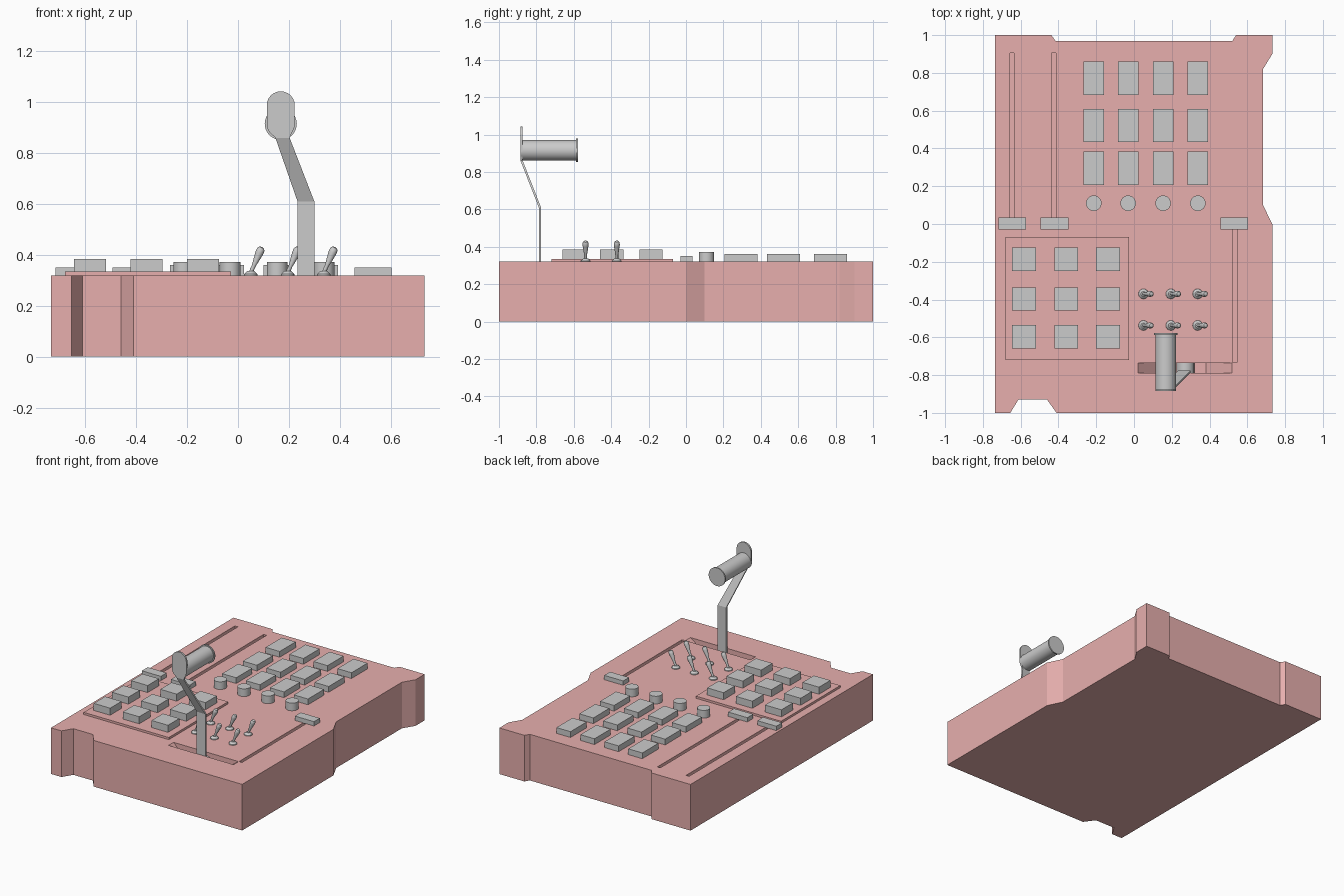
import bpy, bmesh, math
from mathutils import Vector, Matrix

if "Cube" in bpy.data.objects:
    bpy.data.objects.remove(bpy.data.objects["Cube"])

pink = bpy.data.materials.new("pink_casing")
pink.diffuse_color = (0.8, 0.43, 0.42, 1)
pink.use_nodes = True
pink.node_tree.nodes["Principled BSDF"].inputs["Base Color"].default_value = pink.diffuse_color
TOP = 0.32


def finish(name, bm, mat=None, smooth=False):
    bmesh.ops.recalc_face_normals(bm, faces=bm.faces)
    me = bpy.data.meshes.new(name)
    bm.to_mesh(me)
    bm.free()
    ob = bpy.data.objects.new(name, me)
    bpy.context.collection.objects.link(ob)
    if mat:
        me.materials.append(mat)
    if smooth:
        bpy.ops.object.select_all(action='DESELECT')
        ob.select_set(True)
        bpy.context.view_layer.objects.active = ob
        bpy.ops.object.shade_smooth_by_angle(angle=math.radians(35))
    return ob


def prism(name, pts, vec, mat=None):
    bm = bmesh.new()
    f = bm.faces.new([bm.verts.new(p) for p in pts])
    r = bmesh.ops.extrude_face_region(bm, geom=[f], use_keep_orig=True)
    bmesh.ops.translate(bm, vec=vec, verts=[v for v in r['geom'] if isinstance(v, bmesh.types.BMVert)])
    return finish(name, bm, mat)


def box(name, x0, x1, y0, y1, z0, z1, mat=None):
    return prism(name, [(x0, y0, z0), (x1, y0, z0), (x1, y1, z0), (x0, y1, z0)], (0, 0, z1 - z0), mat)


def lathe(name, profile, origin, axis=(0, 0, 1), seg=24):
    # profile: (radius, height) pairs spun round the axis
    bm = bmesh.new()
    rot = Vector((0, 0, 1)).rotation_difference(Vector(axis)).to_matrix().to_4x4()
    rings = []
    for r, h in profile:
        rings.append([bm.verts.new((r * math.cos(2 * math.pi * i / seg),
                                    r * math.sin(2 * math.pi * i / seg), h)) for i in range(seg)])
    for a, b in zip(rings, rings[1:]):
        for i in range(seg):
            j = (i + 1) % seg
            bm.faces.new((a[i], a[j], b[j], b[i]))
    bm.faces.new(rings[0])
    bm.faces.new(rings[-1])
    bm.transform(Matrix.Translation(origin) @ rot)
    return finish(name, bm, smooth=True)


# Casing with notched outline
outline = [(-0.735, -1), (-0.655, -1), (-0.612, -0.93), (-0.46, -0.93), (-0.41, -1), (0.732, -1),
           (0.732, 0), (0.683, 0.1), (0.683, 0.82), (0.732, 0.9), (0.732, 1), (0.54, 1),
           (0.52, 0.968), (-0.415, 0.968), (-0.437, 1), (-0.735, 1)]
casing = prism("casing", [(x, y, 0) for x, y in outline], (0, 0, TOP), pink)

# Slider grooves and the lever slot, cut from the casing
cutters = [box("groove_cutter", x, x + 0.023, y0, y1, TOP - 0.03, TOP + 0.05)
           for x, y0, y1 in [(-0.657, -0.01, 0.905), (-0.437, -0.01, 0.905), (0.521, -0.733, 0.01)]]
slot = [(0.02, 0.4), (0.02, TOP), (0.12, 0.22), (0.38, 0.22), (0.519, TOP), (0.519, 0.4)]
cutters.append(prism("slot_cutter", [(x, -0.79, z) for x, z in slot], (0, 0.055, 0)))
bpy.context.view_layer.objects.active = casing
for c in cutters:
    m = casing.modifiers.new("cut", 'BOOLEAN')
    m.operation, m.solver, m.object = 'DIFFERENCE', 'EXACT', c
    c.hide_render = True
    bpy.ops.object.modifier_apply(modifier=m.name)
    bpy.data.objects.remove(c)

# Raised plate with nine square buttons
box("button_plate", -0.68, -0.027, -0.72, -0.07, TOP - 0.01, 0.335, pink)
for x in (-0.582, -0.359, -0.138):
    for y in (-0.187, -0.397, -0.598):
        box("square_button", x - 0.063, x + 0.063, y - 0.062, y + 0.062, 0.33, 0.384)

# Button bank and round knobs
for x in (-0.213, -0.031, 0.154, 0.338):
    for y in (0.295, 0.522, 0.772):
        box("bank_button", x - 0.054, x + 0.054, y - 0.088, y + 0.088, TOP - 0.005, 0.36)
    lathe("knob", [(0.041, TOP - 0.005), (0.041, 0.373)], (x, 0.11, 0))

# Slider caps
for x in (-0.644, -0.421, 0.531):
    box("slider_cap", x - 0.073, x + 0.073, -0.03, 0.034, TOP - 0.002, 0.35)

# Toggle switches leaning to the right
for x in (0.05, 0.195, 0.337):
    for y in (-0.37, -0.537):
        lathe("toggle_base", [(0.027, TOP - 0.003), (0.026, 0.325), (0.013, 0.337)], (x, y, 0), seg=16)
        lathe("toggle_stick", [(0.008, 0), (0.008, 0.03), (0.016, 0.085), (0.0155, 0.099),
                               (0.011, 0.107), (0.004, 0.11)],
              (x, y, 0.33), (0.4, 0, 0.92), 12)

# Cranked lever arm with a rounded head
bm = bmesh.new()
V = lambda x, y, z: bm.verts.new((x, y, z))
rows = [[V(a, y, z), V(b, y, z)] for a, b, y, z in
        [(0.234, 0.3, -0.775, 0.23), (0.234, 0.3, -0.775, 0.61), (0.147, 0.203, -0.873, 0.86)]]
for a, b in zip(rows, rows[1:]):
    bm.faces.new((a[0], a[1], b[1], b[0]))
arc = [V(0.168 + 0.055 * math.cos(t * math.pi / 12), -0.873, 0.988 + 0.055 * math.sin(t * math.pi / 12))
       for t in range(13)]
bm.faces.new([rows[2][0], rows[2][1], V(0.223, -0.873, 0.91)] + arc + [V(0.113, -0.873, 0.905)])
r = bmesh.ops.extrude_face_region(bm, geom=bm.faces[:], use_keep_orig=True)
bmesh.ops.translate(bm, vec=(0, -0.012, 0), verts=[v for v in r['geom'] if isinstance(v, bmesh.types.BMVert)])
finish("lever_arm", bm)

# Lever pivot inside the slot, and the hand grip with its end flange
lathe("lever_pivot", [(0.047, 0), (0.047, 0.053)], (0.272, -0.789, 0.25), (0, 1, 0))
lathe("lever_grip", [(0.055, 0), (0.055, 0.297), (0.063, 0.297), (0.063, 0.306)],
      (0.168, -0.884, 0.915), (0, 1, 0), 32)
